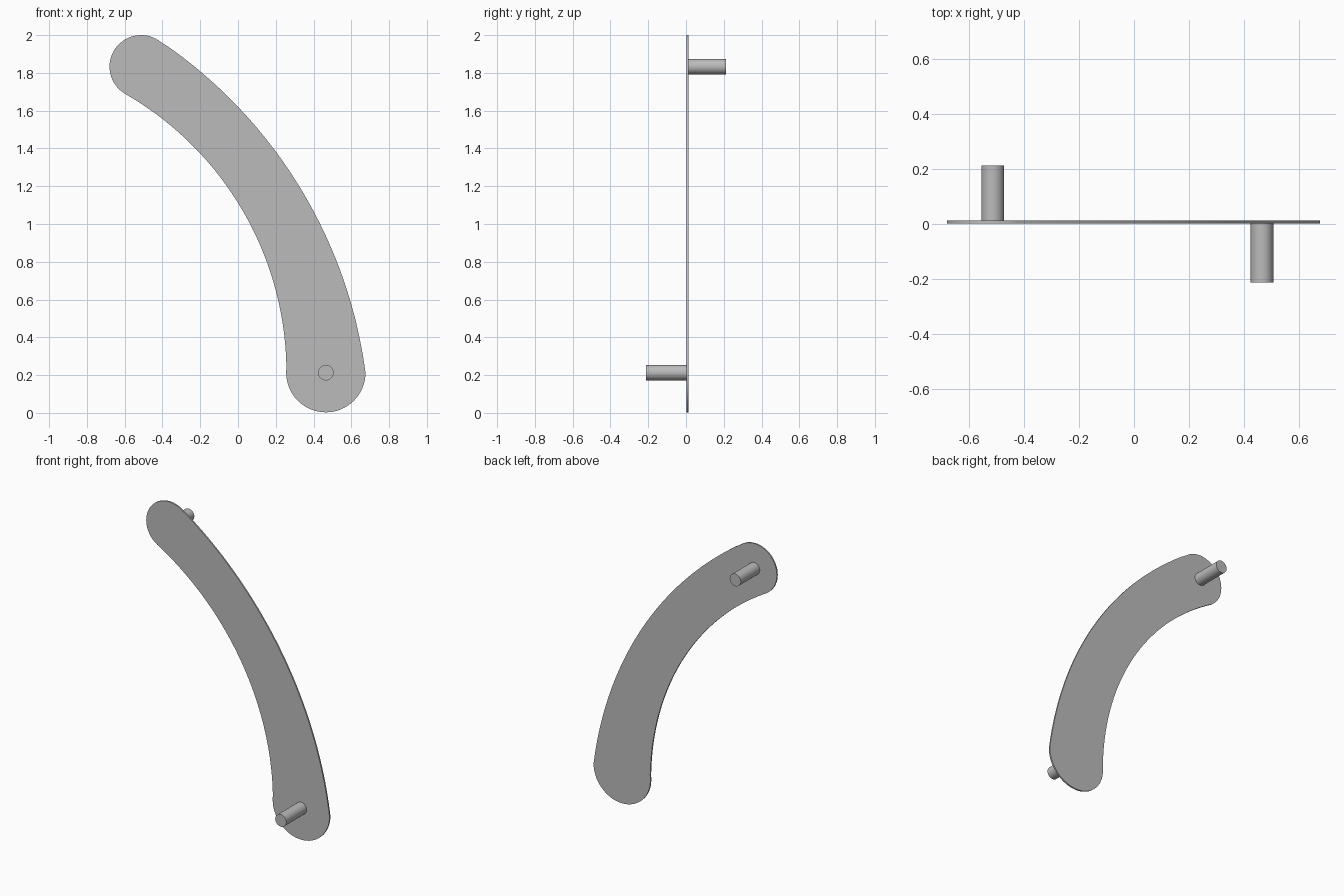
import bpy, bmesh
from math import sin, cos, atan2, hypot, pi, radians
from mathutils import Matrix

cube = bpy.data.objects.get("Cube")
if cube:
    bpy.data.objects.remove(cube, do_unlink=True)

grey = bpy.data.materials.new("plain grey")
grey.use_nodes = True
grey.diffuse_color = (0.5, 0.5, 0.5, 1)
grey.node_tree.nodes["Principled BSDF"].inputs["Base Color"].default_value = (0.5, 0.5, 0.5, 1)

LOW = (0.465, 0.213)     # centre of the wide lower end
HIGH = (-0.513, 1.833)   # centre of the narrow upper end
LOW_R, HIGH_R, PEG_R = 0.21, 0.167, 0.041
FRONT, BACK = 0.002, 0.012   # plate faces along y
REACH = 0.2125               # how far each peg end lies from y = 0


def finish(name, bm):
    bmesh.ops.recalc_face_normals(bm, faces=bm.faces)
    mesh = bpy.data.meshes.new(name)
    bm.to_mesh(mesh)
    bm.free()
    mesh.materials.append(grey)
    obj = bpy.data.objects.new(name, mesh)
    bpy.context.collection.objects.link(obj)
    bpy.ops.object.select_all(action='DESELECT')
    obj.select_set(True)
    bpy.context.view_layer.objects.active = obj
    bpy.ops.object.shade_smooth_by_angle(angle=radians(30))


def arc(centre, r, a0, a1, steps):
    """Points along an arc, without the last one."""
    angles = [a0 + (a1 - a0) * i / steps for i in range(steps)]
    return [(centre[0] + r * cos(a), centre[1] + r * sin(a)) for a in angles]


def arc_between(centre, p, q, steps):
    a0, a1 = (atan2(t[1] - centre[1], t[0] - centre[0]) for t in (p, q))
    return arc(centre, hypot(p[0] - centre[0], p[1] - centre[1]), a0, a1, steps)


def on_end(centre, r, degrees):
    return (centre[0] + r * cos(radians(degrees)), centre[1] + r * sin(radians(degrees)))


# Curved plate: outer edge, upper round end, inner edge, lower round end
A, B = 50.3, 238.7
outline = arc_between((-1.82, -0.118), on_end(LOW, LOW_R, 0), on_end(HIGH, HIGH_R, A), 48)
outline += arc(HIGH, HIGH_R, radians(A), radians(B), 32)
outline += arc_between((-1.446, 0.213), on_end(HIGH, HIGH_R, B), on_end(LOW, LOW_R, 180), 48)
outline += arc(LOW, LOW_R, pi, 2 * pi, 32)

bm = bmesh.new()
face = bm.faces.new([bm.verts.new((x, FRONT, z)) for x, z in outline])
extruded = bmesh.ops.extrude_face_region(bm, geom=[face], use_keep_orig=True)
moved = [g for g in extruded["geom"] if isinstance(g, bmesh.types.BMVert)]
bmesh.ops.translate(bm, verts=moved, vec=(0, BACK - FRONT, 0))
finish("curved_arm_plate", bm)


# Pegs: the lower one points forward, the upper one backward
def peg(name, centre, y0, y1):
    bm = bmesh.new()
    place = Matrix.Translation((centre[0], (y0 + y1) / 2, centre[1])) @ Matrix.Rotation(pi / 2, 4, 'X')
    bmesh.ops.create_cone(bm, cap_ends=True, segments=48, radius1=PEG_R, radius2=PEG_R,
                          depth=y1 - y0, matrix=place)
    finish(name, bm)


peg("lower_front_peg", LOW, -REACH, FRONT)
peg("upper_back_peg", HIGH, BACK, REACH)
